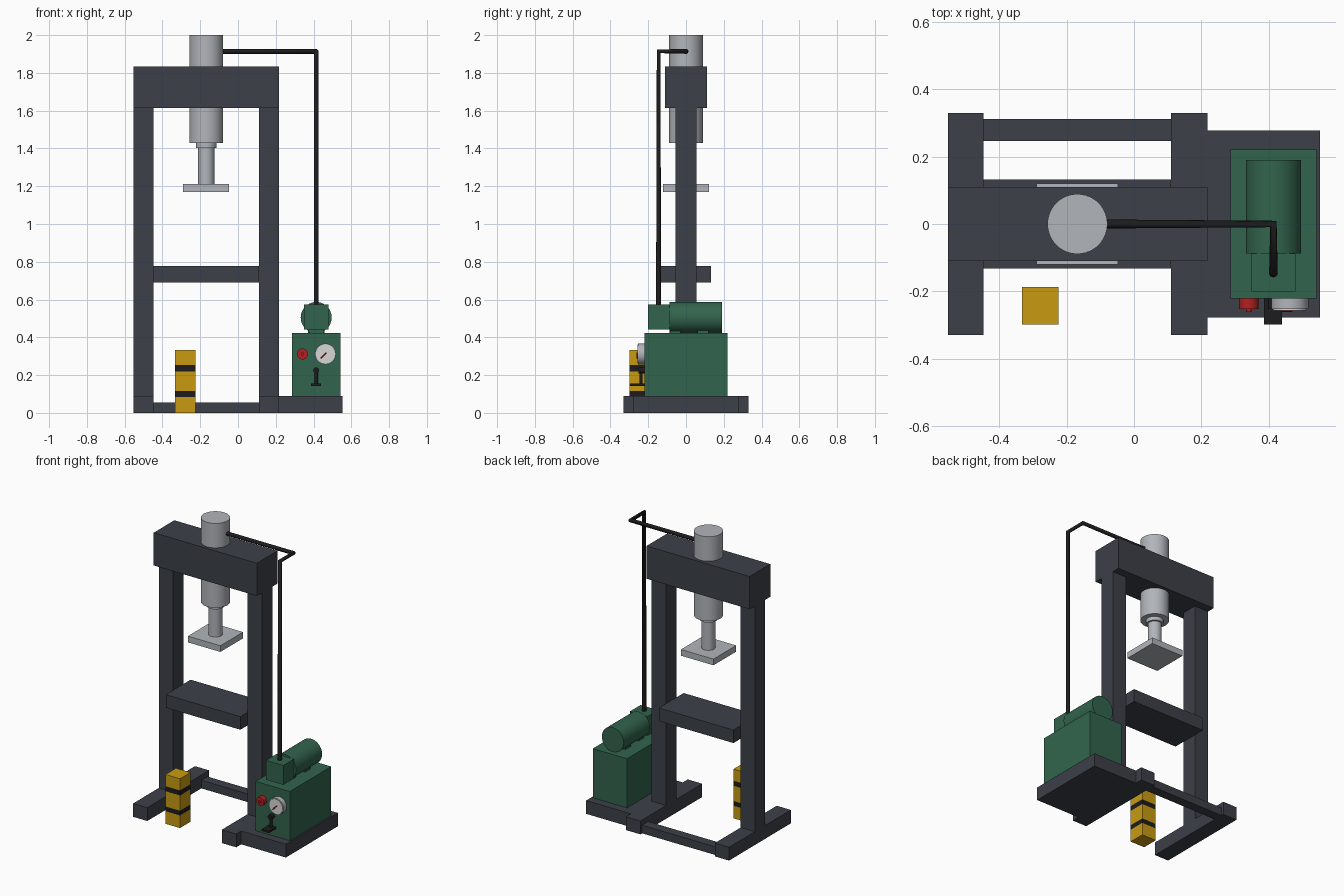
import bpy, bmesh, math
from mathutils import Vector

cube = bpy.data.objects.get("Cube")
if cube:
    bpy.data.objects.remove(cube, do_unlink=True)


def material(name, r, g, b):
    m = bpy.data.materials.new(name)
    m.use_nodes = True
    m.diffuse_color = (r, g, b, 1)
    m.node_tree.nodes["Principled BSDF"].inputs["Base Color"].default_value = (r, g, b, 1)
    return m


FRAME = material("frame grey", 0.045, 0.051, 0.064)
GREEN = material("machine green", 0.032, 0.127, 0.074)
STEEL = material("steel", 0.44, 0.46, 0.49)
YELLOW = material("safety yellow", 0.58, 0.33, 0.006)
BLACK = material("black", 0.012, 0.012, 0.013)
RED = material("red", 0.45, 0.015, 0.015)
WHITE = material("dial white", 0.68, 0.68, 0.66)


def finish(name, bm, mat):
    me = bpy.data.meshes.new(name)
    bm.to_mesh(me)
    bm.free()
    ob = bpy.data.objects.new(name, me)
    bpy.context.collection.objects.link(ob)
    me.materials.append(mat)
    return ob


def box(name, mat, x, y, z):
    """Box from (low, high) ranges on each axis."""
    bm = bmesh.new()
    bmesh.ops.create_cube(bm, size=1)
    for v in bm.verts:
        v.co = [lo + (c + 0.5) * (hi - lo) for c, (lo, hi) in zip(v.co, (x, y, z))]
    return finish(name, bm, mat)


def rod(name, mat, a, b, r, segments=40):
    """Smooth cylinder from point a to point b."""
    a, b = Vector(a), Vector(b)
    bm = bmesh.new()
    bmesh.ops.create_cone(bm, cap_ends=True, segments=segments,
                          radius1=r, radius2=r, depth=(b - a).length)
    turn = Vector((0, 0, 1)).rotation_difference(b - a)
    for v in bm.verts:
        v.co = turn @ v.co + (a + b) / 2
    ob = finish(name, bm, mat)
    bpy.ops.object.select_all(action='DESELECT')
    ob.select_set(True)
    bpy.context.view_layer.objects.active = ob
    bpy.ops.object.shade_smooth_by_angle(angle=math.radians(35))
    return ob


# Press frame
inner = (-0.447, 0.11)
for side, x in (("right", (-0.553, -0.447)), ("left", (0.11, 0.218))):
    box(side + "_foot", FRAME, x, (-0.33, 0.33), (0, 0.09))
    box(side + "_post", FRAME, x, (-0.055, 0.055), (0.09, 1.614))
box("top_beam", FRAME, (-0.553, 0.218), (-0.11, 0.11), (1.614, 1.835))
box("work_table", FRAME, inner, (-0.132, 0.132), (0.69, 0.778))
box("rear_crossbar", FRAME, inner, (0.247, 0.312), (0, 0.055))

# Hydraulic ram
RX = -0.168
rod("ram_cylinder", STEEL, (RX, 0, 1.43), (RX, 0, 2.0), 0.089, 48)
rod("ram_collar", STEEL, (RX, 0, 1.403), (RX, 0, 1.43), 0.055)
rod("ram_rod", STEEL, (RX, 0, 1.21), (RX, 0, 1.403), 0.043)
box("press_plate", STEEL, (-0.29, -0.047), (-0.121, 0.121), (1.169, 1.211))

# Power unit
PX = 0.414
box("unit_base", FRAME, (0.218, 0.552), (-0.277, 0.277), (0, 0.09))
box("oil_tank", GREEN, (0.286, 0.542), (-0.221, 0.221), (0.09, 0.422))
rod("motor", GREEN, (PX, -0.088, 0.505), (PX, 0.19, 0.505), 0.082)
box("motor_saddle", GREEN, (0.37, 0.458), (0.06, 0.12), (0.42, 0.45))
box("pump_saddle", GREEN, (0.375, 0.453), (-0.085, -0.03), (0.42, 0.45))
box("pump_block", GREEN, (0.349, 0.479), (-0.2, -0.088), (0.442, 0.573))

# Hose
curve = bpy.data.curves.new("hose", 'CURVE')
curve.dimensions = '3D'
curve.bevel_depth = 0.0135
curve.bevel_resolution = 3
curve.use_fill_caps = True
path = [(RX + 0.06, 0, 1.914), (PX, 0, 1.914), (PX, -0.145, 1.914), (PX, -0.145, 0.56)]
spline = curve.splines.new('POLY')
spline.points.add(len(path) - 1)
for p, co in zip(spline.points, path):
    p.co = (*co, 1)
hose = bpy.data.objects.new("hose", curve)
bpy.context.collection.objects.link(hose)
curve.materials.append(BLACK)

# Pressure gauge with needle
GX, GZ = 0.463, 0.312
rod("gauge_body", STEEL, (GX, -0.221, GZ), (GX, -0.253, GZ), 0.055)
rod("gauge_dial", WHITE, (GX, -0.253, GZ), (GX, -0.257, GZ), 0.05)
rod("gauge_needle", RED, (GX - 0.024, -0.257, GZ - 0.024), (GX + 0.006, -0.257, GZ + 0.006), 0.004, 8)

# Stop button
BX = 0.341
rod("stop_button", RED, (BX, -0.221, GZ), (BX, -0.252, GZ), 0.029)
rod("stop_button_tip", RED, (BX, -0.252, GZ), (BX, -0.262, GZ), 0.008, 16)

# Control lever
box("lever_plate", BLACK, (0.386, 0.44), (-0.298, -0.221), (0.143, 0.156))
rod("lever_stem", BLACK, (PX, -0.238, 0.15), (PX, -0.238, 0.22), 0.009, 16)
rod("lever_grip", BLACK, (PX, -0.221, 0.225), (PX, -0.252, 0.225), 0.016, 20)

# Striped bollard, cut at the edges of the dark bands
bands = ((0.085, 0.117), (0.22, 0.254))
bollard = box("bollard", YELLOW, (-0.333, -0.224), (-0.299, -0.187), (0, 0.333))
bollard.data.materials.append(BLACK)
bm = bmesh.new()
bm.from_mesh(bollard.data)
for band in bands:
    for z in band:
        bmesh.ops.bisect_plane(bm, geom=bm.verts[:] + bm.edges[:] + bm.faces[:],
                               plane_co=(0, 0, z), plane_no=(0, 0, 1))
for f in bm.faces:
    height = f.calc_center_median().z
    f.material_index = int(any(lo < height < hi for lo, hi in bands))
bm.to_mesh(bollard.data)
bm.free()
